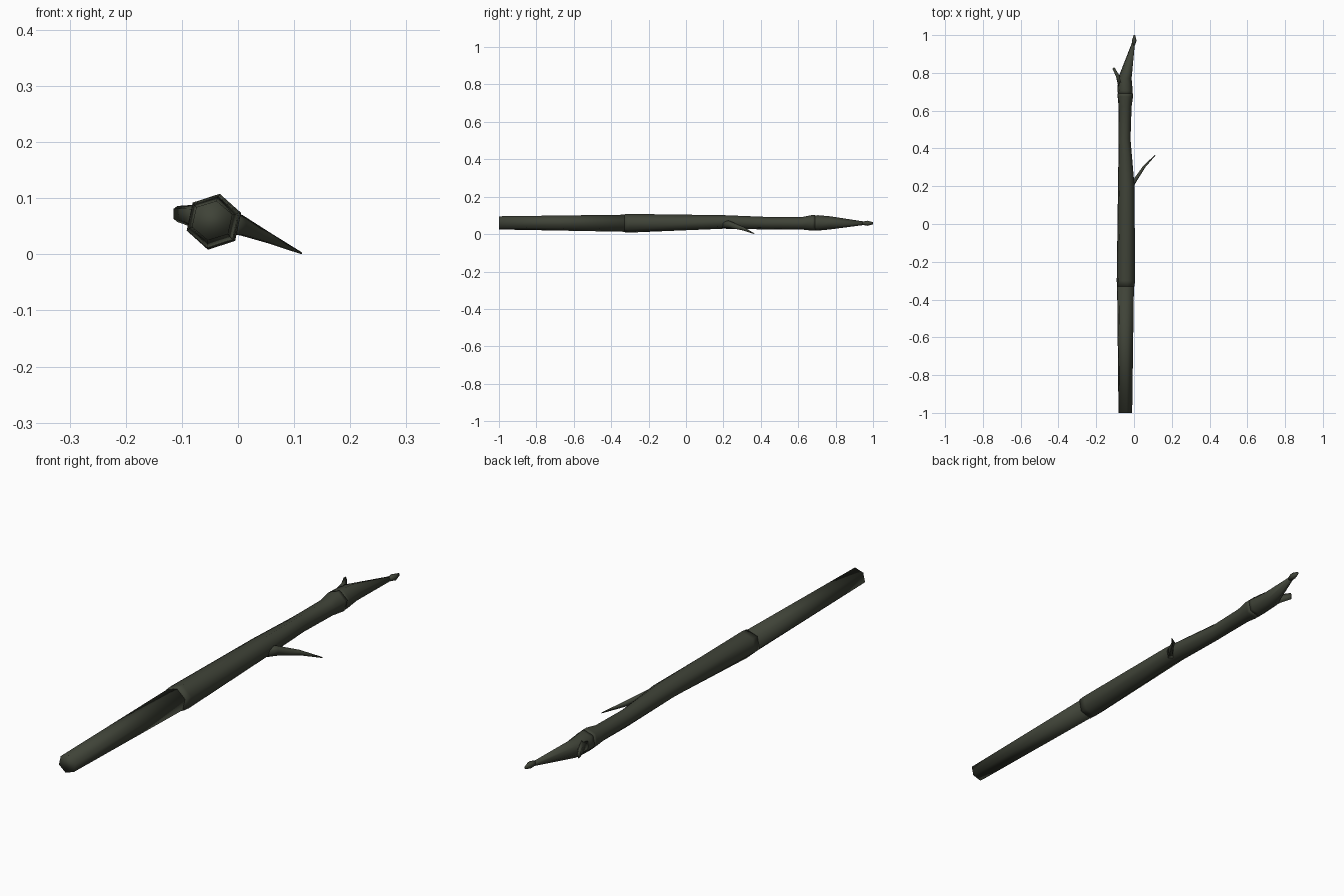
import bpy, bmesh, math
from mathutils import Vector

bark = bpy.data.materials.new("dark olive bark")
bark.diffuse_color = (0.05, 0.056, 0.039, 1)


def tube(name, rings, sides=6, phase=78):
    """Loft rings of (x, y, z, half width, half height[, axis angle]) and cap both ends."""
    bm = bmesh.new()
    loops = []
    for x, y, z, w, h, *turn in rings:
        t = math.radians(turn[0] if turn else 0)   # turn of the ring about z
        side = Vector((math.cos(t), math.sin(t), 0))
        loop = []
        for i in range(sides):
            a = math.radians(phase) + i * math.tau / sides
            loop.append(bm.verts.new(Vector((x, y, z)) + side * w * math.cos(a)
                                     + Vector((0, 0, h * math.sin(a)))))
        loops.append(loop)
    for a, b in zip(loops, loops[1:]):
        for i in range(sides):
            j = (i + 1) % sides
            bm.faces.new((a[i], a[j], b[j], b[i]))
    bm.faces.new(loops[0])
    bm.faces.new(loops[-1])
    bmesh.ops.recalc_face_normals(bm, faces=bm.faces)
    for f in bm.faces:
        f.smooth = True
    me = bpy.data.meshes.new(name)
    bm.to_mesh(me)
    bm.free()
    me.materials.append(bark)
    ob = bpy.data.objects.new(name, me)
    bpy.context.collection.objects.link(ob)
    return ob


# Lower length of the stick
tube("lower_stem", [(-0.046, -1, 0.060, 0.038, 0.036),
                    (-0.045, -0.31, 0.058, 0.047, 0.047)])

# Middle length, thick at the lower joint and flared at the upper joint
tube("middle_stem", [(-0.044, -0.33, 0.058, 0.049, 0.049),
                     (-0.043, -0.30, 0.058, 0.051, 0.051),
                     (-0.041, 0.20, 0.065, 0.046, 0.037),
                     (-0.050, 0.45, 0.058, 0.033, 0.034),
                     (-0.047, 0.62, 0.058, 0.036, 0.034),
                     (-0.046, 0.675, 0.060, 0.043, 0.043),
                     (-0.046, 0.690, 0.060, 0.043, 0.043)])

# Tapering head and its bud
tube("head", [(-0.047, 0.685, 0.060, 0.040, 0.040),
              (-0.047, 0.705, 0.060, 0.042, 0.042),
              (-0.049, 0.770, 0.060, 0.038, 0.036),
              (-0.004, 0.955, 0.058, 0.009, 0.009)])
tube("tip_bud", [(-0.004, 0.945, 0.058, 0.009, 0.009),
                 (0.001, 0.970, 0.058, 0.013, 0.014),
                 (0.002, 1.000, 0.058, 0.004, 0.006)])

# Long pointed side twig
tube("long_twig", [(-0.018, 0.20, 0.055, 0.016, 0.024, -40),
                   (0.008, 0.235, 0.050, 0.010, 0.020, -40),
                   (0.055, 0.305, 0.029, 0.007, 0.011, -40),
                   (0.113, 0.365, 0.002, 0.002, 0.002, -40)], 5, 90)

# Short blunt side twig
tube("short_twig", [(-0.070, 0.735, 0.066, 0.018, 0.024, 25),
                    (-0.088, 0.785, 0.069, 0.010, 0.020, 30),
                    (-0.110, 0.826, 0.072, 0.007, 0.015, 30)], 5, 70)
